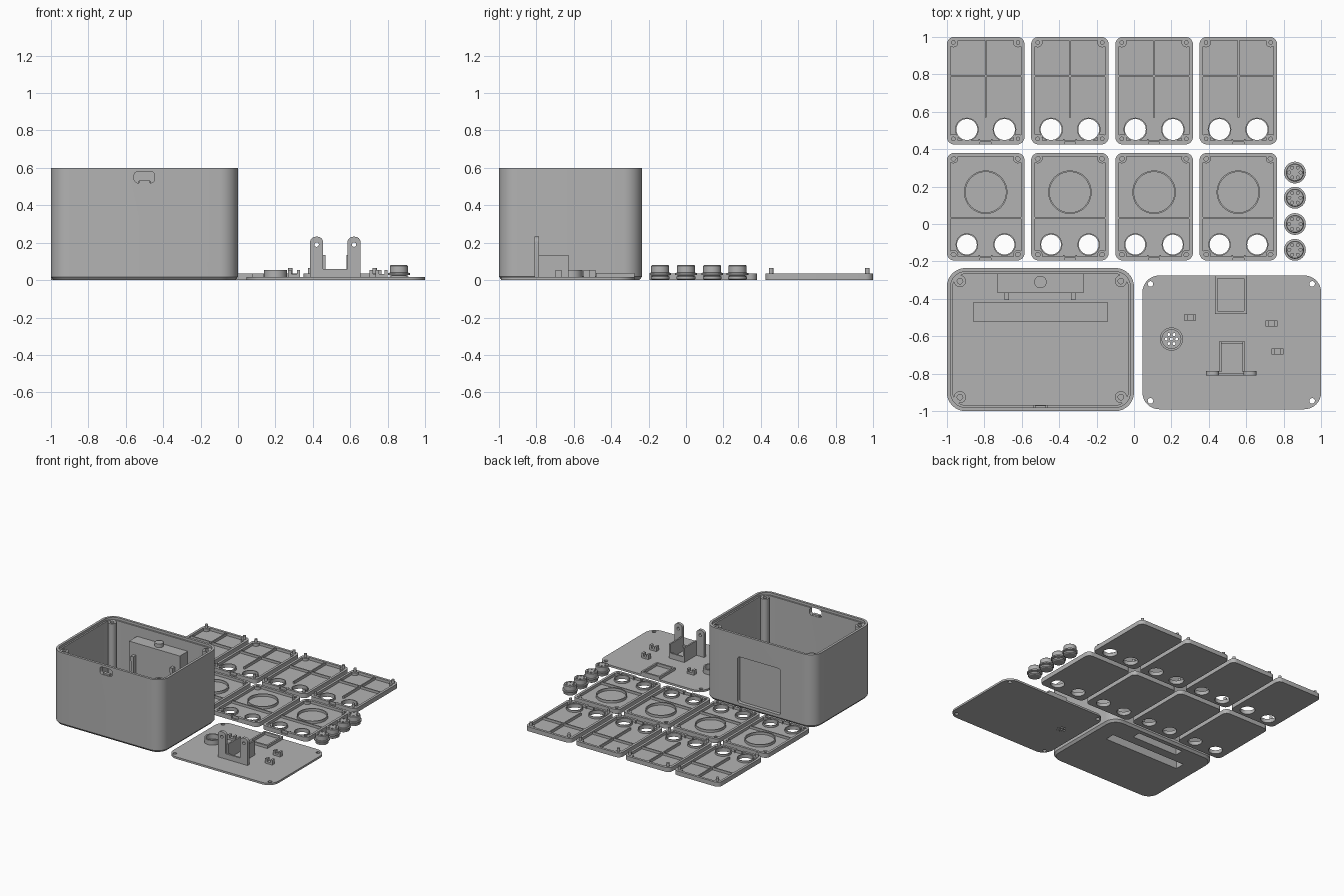
import bpy, bmesh, math
from mathutils import Matrix

if "Cube" in bpy.data.objects:
    bpy.data.objects.remove(bpy.data.objects["Cube"])

GREY = bpy.data.materials.new("plain_grey")
GREY.diffuse_color = (0.45, 0.45, 0.45, 1)
GREY.use_nodes = True
GREY.node_tree.nodes["Principled BSDF"].inputs["Base Color"].default_value = GREY.diffuse_color


def finish(name, bm, matrix=None):
    if matrix:
        bmesh.ops.transform(bm, matrix=matrix, verts=bm.verts)
    bmesh.ops.recalc_face_normals(bm, faces=bm.faces)
    me = bpy.data.meshes.new(name)
    bm.to_mesh(me)
    bm.free()
    me.materials.append(GREY)
    ob = bpy.data.objects.new(name, me)
    bpy.context.collection.objects.link(ob)
    return ob


def skin(name, rings, closed=False, matrix=None):
    """Join equal rings of points; cap the ends unless closed."""
    bm = bmesh.new()
    vs = [[bm.verts.new(p) for p in ring] for ring in rings]
    n = len(vs[0])
    pairs = list(zip(vs, vs[1:])) + ([(vs[-1], vs[0])] if closed else [])
    for a, b in pairs:
        for i in range(n):
            bm.faces.new((a[i], a[(i + 1) % n], b[(i + 1) % n], b[i]))
    if not closed:
        bm.faces.new(vs[0])
        bm.faces.new(vs[-1])
    return finish(name, bm, matrix)


def loft(name, rect, radii, levels, matrix=None, seg=8):
    """Rounded rectangle carried through (inset, z) levels."""
    x0, x1, y0, y1 = rect
    if not isinstance(radii, tuple):
        radii = (radii,) * 4
    rings = []
    for d, z in levels:
        ring = []
        corners = ((x1, y1, -1, -1), (x0, y1, 1, -1), (x0, y0, 1, 1), (x1, y0, -1, 1))
        for k, (cx, cy, sx, sy) in enumerate(corners):
            r = max(radii[k] - d, 0.004)
            for i in range(seg + 1):
                a = math.pi / 2 * (k + i / seg)
                ring.append((cx + sx * (d + r) + r * math.cos(a),
                             cy + sy * (d + r) + r * math.sin(a), z))
        rings.append(ring)
    return skin(name, rings, matrix=matrix)


def box(name, x0, x1, y0, y1, z0, z1):
    return skin(name, [[(x0, y0, z), (x1, y0, z), (x1, y1, z), (x0, y1, z)] for z in (z0, z1)])


def lathe(name, x, y, profile, closed=False, seg=40):
    return skin(name, [[(x + r * math.cos(2 * math.pi * i / seg),
                         y + r * math.sin(2 * math.pi * i / seg), z) for i in range(seg)]
                       for r, z in profile], closed)


def cyl(name, x, y, r, z0, z1, seg=24):
    return lathe(name, x, y, [(r, z0), (r, z1)], seg=seg)


def tube(name, x, y, ro, ri, z0, z1, seg=40):
    return lathe(name, x, y, [(ro, z0), (ro, z1), (ri, z1), (ri, z0)], True, seg)


def cut(targets, cutters):
    for ob in targets:
        for c in cutters:
            m = ob.modifiers.new("cut", 'BOOLEAN')
            m.operation, m.solver, m.object = 'DIFFERENCE', 'EXACT', c
        dg = bpy.context.evaluated_depsgraph_get()
        me = bpy.data.meshes.new_from_object(ob.evaluated_get(dg))
        ob.modifiers.clear()
        ob.data = me
    for c in cutters:
        bpy.data.objects.remove(c)


# Upright profiles: drawn in x and z, extruded along -y
UP = Matrix.Rotation(math.pi / 2, 4, 'X')

# ---- Enclosure: walls, lid seat, back housing, floor tray ----
shell = loft("enclosure", (-1, 0, -1, -0.235), 0.1,
             [(0.015, 0), (0, 0.018), (0, 0.6), (0.02, 0.6), (0.02, 0.58), (0.032, 0.58), (0.032, 0.025)])
housing = box("back_housing", -0.73, -0.27, -0.37, -0.262, 0.005, 0.5)
tray = box("floor_tray", -0.86, -0.14, -0.52, -0.42, 0.005, 0.09)
cut([shell, housing, tray], [
    box("c1", -0.71, -0.29, -0.355, -0.285, -0.1, 0.46),
    box("c2", -0.845, -0.155, -0.51, -0.43, -0.1, 0.08),
    loft("c3", (-0.695, -0.305, 0.04, 0.42), 0.02, [(0, 0.1), (0, 0.265)], UP),
    loft("c4", (-0.555, -0.445, 0.52, 0.58), 0.02, [(0, 0.9), (0, 1.1)], UP)])
box("port_ledge", -0.53, -0.47, -0.995, -0.97, 0.515, 0.533)
cyl("housing_knob", -0.5, -0.31, 0.033, 0.49, 0.53)
cyl("tray_button", -0.2, -0.47, 0.014, 0.08, 0.095)
for x in (-0.68, -0.325):
    box("clip_post", x - 0.012, x + 0.012, -0.40, -0.365, 0.02, 0.4)
    box("clip_hook", x - 0.012, x + 0.012, -0.405, -0.385, 0.36, 0.4)
for x in (-0.93, -0.07):
    for y in (-0.305, -0.925):
        lathe("screw_post", x, y, [(0.032, 0.02), (0.032, 0.578), (0.015, 0.578), (0.015, 0.45)], seg=24)

# ---- Flat cover plate with its fittings ----
plate = loft("cover_plate", (0.045, 1.0, -0.99, -0.275), 0.09, [(0, 0), (0, 0.016)])
holes = [(x, y, 0.015) for x in (0.088, 0.952) for y in (-0.32, -0.945)]
holes += [(0.2, -0.615, 0.008)]
holes += [(0.2 + 0.028 * math.cos(a * math.pi / 3), -0.615 + 0.028 * math.sin(a * math.pi / 3), 0.008)
          for a in range(6)]
cut([plate], [cyl("c", x, y, r, -0.1, 0.1, 12) for x, y, r in holes])
tube("sounder_ring", 0.2, -0.615, 0.062, 0.05, 0.01, 0.055)

# Tall pivot bracket
for x0, x1 in ((0.385, 0.455), (0.585, 0.655)):
    ear = loft("bracket_ear", (x0, x1, 0.01, 0.232), (0.03, 0.03, 0.004, 0.004),
               [(0, 0.785), (0, 0.81)], UP)
    cut([ear], [loft("c", ((x0 + x1) / 2 - 0.012, (x0 + x1) / 2 + 0.012, 0.178, 0.202), 0.012,
                     [(0, 0.7), (0, 0.9)], UP, 4)])
for x in (0.455, 0.58):
    box("bracket_side", x, x + 0.012, -0.79, -0.628, 0.01, 0.135)
box("bracket_front", 0.45, 0.59, -0.81, -0.795, 0.01, 0.06)
box("bracket_back", 0.46, 0.585, -0.64, -0.628, 0.01, 0.06)

# Low frame and small clips
for x in (0.433, 0.589):
    box("frame_side", x, x + 0.014, -0.48, -0.275, 0.01, 0.038)
box("frame_end", 0.433, 0.603, -0.48, -0.465, 0.01, 0.038)
box("frame_bar", 0.433, 0.603, -0.29, -0.275, 0.01, 0.038)
for x, y in ((0.3, -0.5), (0.735, -0.532), (0.768, -0.682)):
    box("clip_base", x - 0.032, x + 0.032, y - 0.016, y + 0.016, 0.01, 0.032)
    for s in (-1, 1):
        box("clip_jaw", x + s * 0.023 - 0.009, x + s * 0.023 + 0.009, y - 0.016, y + 0.016, 0.03, 0.055)


# ---- Panels: two rows of four ----
def panel(x, y, front):
    w, h, top = 0.415, 0.575, 0.036
    body = loft("front_panel" if front else "rear_panel", (x, x + w, y, y + h), 0.04,
                [(0, 0), (0, top), (0.02, top), (0.02, 0.014)])
    hx, hy, hr = (0.107, 0.308), y + (0.085 if front else 0.08), 0.053
    if not front:
        hr = 0.056
    cut([body], [cyl("c", x + a, hy, hr, -0.1, 0.1, 40) for a in hx]
        + [box("c", x + 0.178, x + 0.237, y - 0.05, y + 0.012, 0.015, 0.1)])
    for a in hx:
        tube("button_rim", x + a, hy, hr + 0.007, hr, 0.004, 0.03)
    for a in (0.17, 0.237):
        box("wire_guide", x + a, x + a + 0.008, y + 0.005, y + 0.03, 0.01, top)
    # Corner posts: sockets on one row, pegs on the other
    for a in (0.035, w - 0.035):
        for b in (0.03, h - 0.03):
            if front:
                lathe("socket", x + a, y + b, [(0.026, 0.01), (0.026, top), (0.013, top), (0.013, 0.015)], seg=20)
            else:
                cyl("peg_base", x + a, y + b, 0.026, 0.01, top, 20)
                cyl("peg", x + a, y + b, 0.012, 0.03, 0.064, 16)
    # Ribs and ring
    if front:
        box("cross_rib", x + 0.01, x + w - 0.01, y + 0.222, y + 0.232, 0.01, 0.034)
        tube("round_seat", x + w / 2, y + 0.365, 0.116, 0.108, 0.01, 0.034, 56)
    else:
        box("cross_rib", x + 0.01, x + w - 0.01, y + 0.36, y + 0.37, 0.01, 0.034)
        box("long_rib", x + w / 2 - 0.005, x + w / 2 + 0.005, y + 0.145, y + h - 0.01, 0.01, 0.0345)


for i in range(4):
    panel(-1 + 0.45 * i, 0.425, False)
    panel(-1 + 0.45 * i, -0.195, True)

# ---- Push buttons ----
for y in (0.275, 0.14, 0.0, -0.138):
    knob = lathe("push_button", 0.86, y, [(0.04, 0), (0.05, 0.006), (0.05, 0.018), (0.04, 0.024), (0.058, 0.028),
                                          (0.058, 0.038), (0.048, 0.04), (0.048, 0.076), (0.044, 0.08)])
    cut([knob], [cyl("c", 0.86 + 0.03 * math.cos(k * math.pi / 3), y + 0.03 * math.sin(k * math.pi / 3),
                     0.008, 0.05, 0.1, 10) for k in range(6)])

# Smooth the round walls, keep edges sharp
for ob in bpy.context.scene.objects:
    ob.select_set(True)
bpy.context.view_layer.objects.active = shell
bpy.ops.object.shade_smooth_by_angle(angle=math.radians(30))
